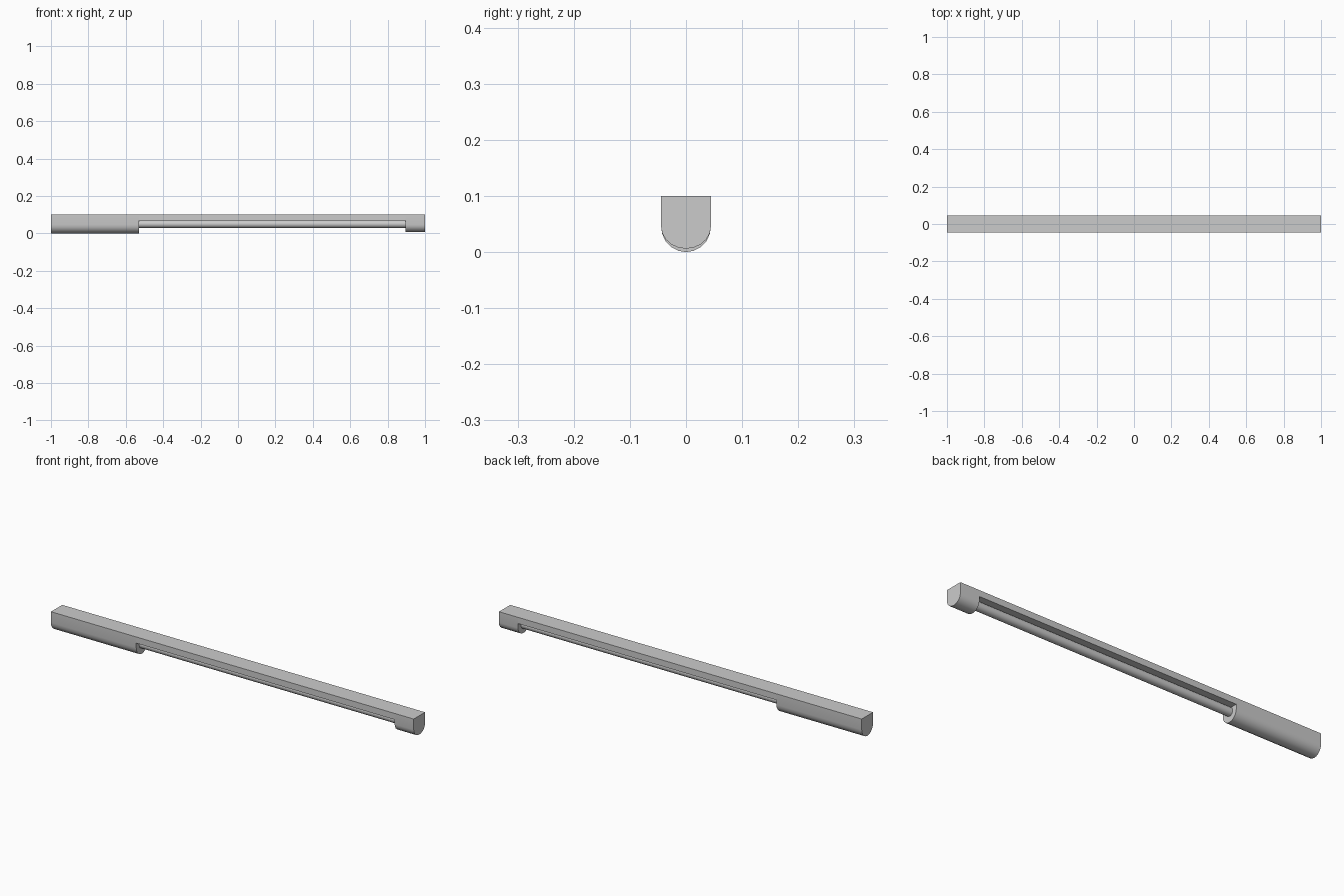
import bpy, bmesh, math

if "Cube" in bpy.data.objects:
    bpy.data.objects.remove(bpy.data.objects["Cube"])

HALF_W, TOP, SPRING = 0.0445, 0.10, 0.046


def extrude_profile(name, profile, x0, x1):
    """Solid made from a (y, z) outline swept along x."""
    bm = bmesh.new()
    rings = [[bm.verts.new((x, y, z)) for y, z in profile] for x in (x0, x1)]
    n = len(profile)
    for i in range(n):
        j = (i + 1) % n
        bm.faces.new((rings[0][i], rings[0][j], rings[1][j], rings[1][i]))
    bm.faces.new(rings[0])
    bm.faces.new(rings[1])
    bmesh.ops.recalc_face_normals(bm, faces=bm.faces)
    mesh = bpy.data.meshes.new(name)
    bm.to_mesh(mesh)
    bm.free()
    obj = bpy.data.objects.new(name, mesh)
    bpy.context.collection.objects.link(obj)
    bpy.ops.object.select_all(action='DESELECT')
    obj.select_set(True)
    bpy.context.view_layer.objects.active = obj
    bpy.ops.object.shade_smooth_by_angle(angle=math.radians(35))
    return obj


def round_bottom(bottom, segments=10):
    """Square top with a half-round underside."""
    pts = [(HALF_W, TOP), (-HALF_W, TOP)]
    for i in range(segments + 1):
        a = math.pi * (1 + i / segments)
        pts.append((HALF_W * math.cos(a), SPRING + (SPRING - bottom) * math.sin(a)))
    return pts


# Full-depth end housings
extrude_profile("long_end_housing", round_bottom(0.0), -1.0, -0.53)
extrude_profile("short_end_housing", round_bottom(0.006), 0.895, 1.0)

# Flat bar joining the housings
bar = [(HALF_W, TOP), (-HALF_W, TOP), (-HALF_W, 0.069), (HALF_W, 0.069)]
extrude_profile("top_bar", bar, -0.53, 0.895)

# Exposed round rod under the bar
rod = [(0.021 * math.cos(math.tau * i / 16), 0.05 + 0.021 * math.sin(math.tau * i / 16))
       for i in range(16)]
extrude_profile("round_rod", rod, -0.53, 0.895)
